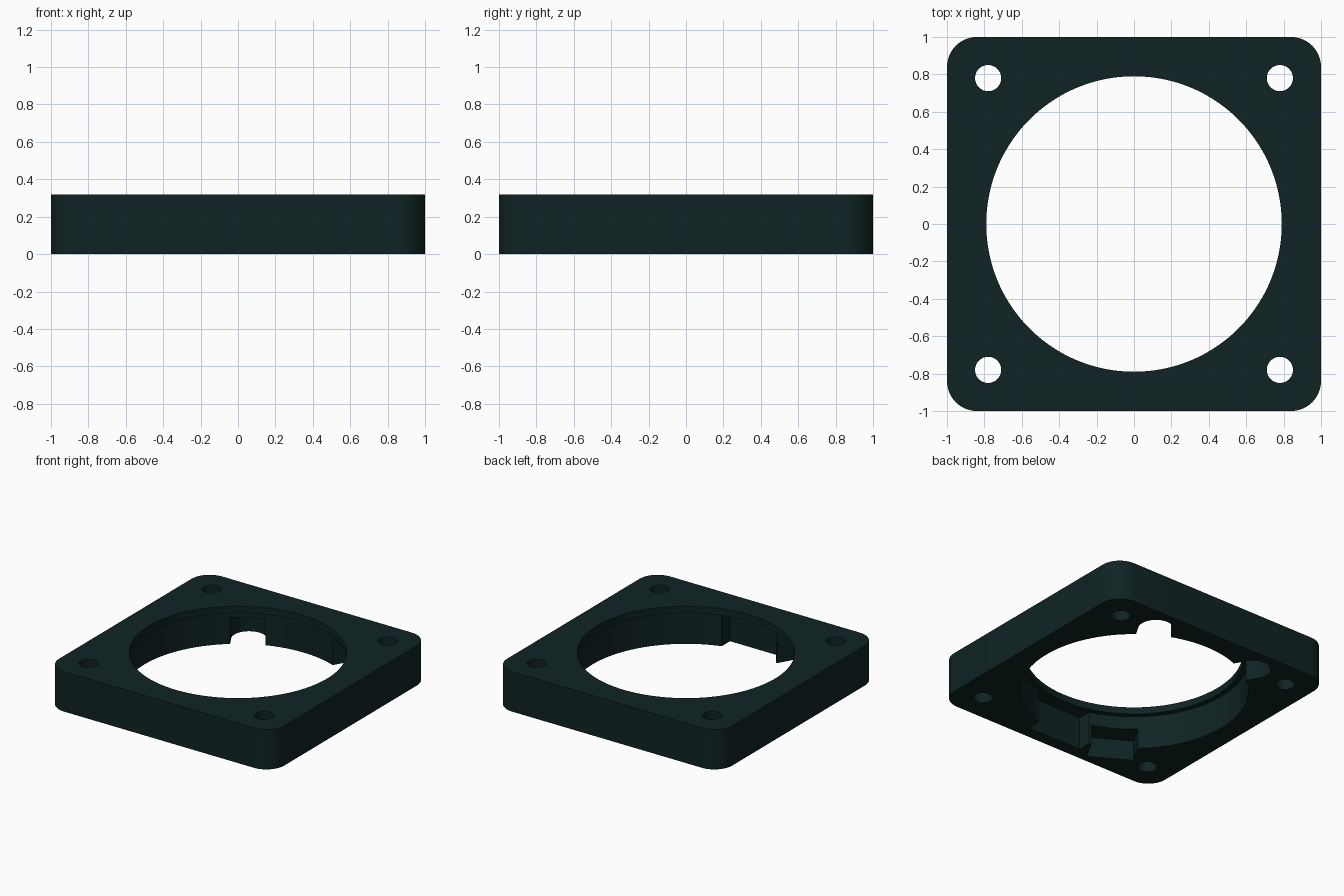
import bpy, bmesh, math
from mathutils import Matrix

if "Cube" in bpy.data.objects:
    bpy.data.objects.remove(bpy.data.objects["Cube"])

HEIGHT = 0.32
LIP_Z = 0.265      # underside of the thin lip around the opening
BORE_R = 0.83

dark = bpy.data.materials.new("dark_teal")
dark.diffuse_color = (0.005, 0.017, 0.017, 1)
dark.use_nodes = True
dark.node_tree.nodes["Principled BSDF"].inputs["Base Color"].default_value = dark.diffuse_color


def prism(name, outline, z0, z1, angle=0.0):
    """Extrude a 2D outline from z0 to z1, turned about z."""
    bm = bmesh.new()
    face = bm.faces.new([bm.verts.new((x, y, z0)) for x, y in outline])
    ext = bmesh.ops.extrude_face_region(bm, geom=[face])
    top = [v for v in ext["geom"] if isinstance(v, bmesh.types.BMVert)]
    bmesh.ops.translate(bm, verts=top, vec=(0, 0, z1 - z0))
    bmesh.ops.rotate(bm, verts=bm.verts, matrix=Matrix.Rotation(angle, 3, 'Z'))
    bmesh.ops.recalc_face_normals(bm, faces=bm.faces)
    mesh = bpy.data.meshes.new(name)
    bm.to_mesh(mesh)
    bm.free()
    obj = bpy.data.objects.new(name, mesh)
    bpy.context.collection.objects.link(obj)
    return obj


def arc(cx, cy, r, a0, a1, n):
    return [(cx + r * math.cos(math.radians(a0 + (a1 - a0) * i / n)),
             cy + r * math.sin(math.radians(a0 + (a1 - a0) * i / n)))
            for i in range(n + 1)]


def circle(cx, cy, r, n):
    return arc(cx, cy, r, 0, 360, n)[:-1]


def box(x0, x1, y0, y1):
    return [(x0, y0), (x1, y0), (x1, y1), (x0, y1)]


# Square plate with rounded corners
c, r = 0.84, 0.16
outline = []
for k, (sx, sy) in enumerate([(1, 1), (-1, 1), (-1, -1), (1, -1)]):
    outline += arc(sx * c, sy * c, r, 90 * k, 90 * k + 90, 12)
plate = prism("mounting_plate", outline, 0, HEIGHT)
plate.data.materials.append(dark)

# Opening and the wider bore below its lip
cutters = [
    prism("opening_cutter", circle(0, 0, 0.79, 128), -0.1, HEIGHT + 0.1),
    prism("bore_cutter", circle(0, 0, BORE_R, 128), -0.11, LIP_Z),
]
# Four bolt holes
for sx in (-1, 1):
    for sy in (-1, 1):
        cutters.append(prism("bolt_hole_cutter",
                             circle(sx * 0.78, sy * 0.78, 0.07, 32), -0.1, HEIGHT + 0.1))
# Flat slot at the front
cutters.append(prism("front_slot_cutter", box(-0.24, 0.24, -0.90, -0.6), -0.12, LIP_Z - 0.001))
# Rectangular pocket at the front left, pointing outwards
cutters.append(prism("side_pocket_cutter", box(0.7, 0.99, -0.172, 0.172),
                     -0.13, 0.16, math.radians(240)))
# Two round-ended notches at the back
notch = [(0.7, -0.13)] + arc(0.92, 0, 0.13, -90, 90, 20) + [(0.7, 0.13)]
for deg in (60, 120):
    cutters.append(prism("round_notch_cutter", notch, -0.14, 0.21, math.radians(deg)))

for cut in cutters:
    cut.hide_render = True
    mod = plate.modifiers.new(cut.name, 'BOOLEAN')
    mod.operation = 'DIFFERENCE'
    mod.solver = 'EXACT'
    mod.object = cut

# Apply the cuts, then drop the cutters
bpy.context.view_layer.update()
evaluated = plate.evaluated_get(bpy.context.evaluated_depsgraph_get())
cut_mesh = bpy.data.meshes.new_from_object(evaluated)
plate.modifiers.clear()
plate.data = cut_mesh
cut_mesh.materials.clear()
cut_mesh.materials.append(dark)
for poly in cut_mesh.polygons:
    poly.material_index = 0
for cut in cutters:
    bpy.data.objects.remove(cut)

bpy.context.view_layer.objects.active = plate
plate.select_set(True)
bpy.ops.object.shade_smooth_by_angle(angle=math.radians(30))
